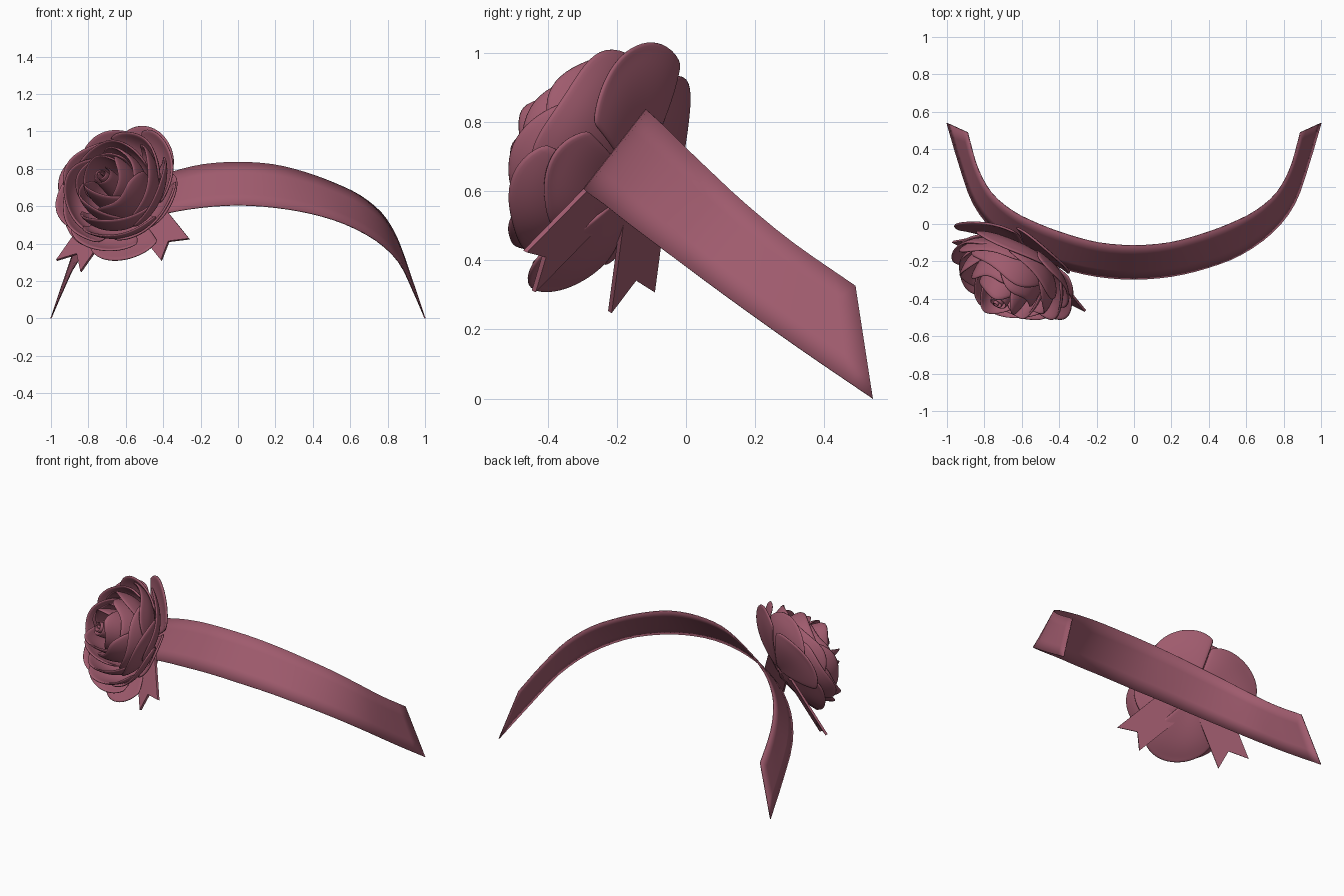
import bpy, bmesh, random
from math import sin, cos, pi, radians
from mathutils import Vector, Matrix

random.seed(4)
if "Cube" in bpy.data.objects:
    bpy.data.objects.remove(bpy.data.objects["Cube"])

mat = bpy.data.materials.new("dusty_rose")
mat.use_nodes = True
rose = (0.35, 0.105, 0.155, 1)
mat.diffuse_color = rose
mat.node_tree.nodes["Principled BSDF"].inputs["Base Color"].default_value = rose


def finish(name, bm, thickness, matrix=None, subdivide=0, mirror=False, smooth=True):
    """Turn a bmesh sheet into a thin solid object."""
    mesh = bpy.data.meshes.new(name)
    bmesh.ops.recalc_face_normals(bm, faces=bm.faces)
    bm.to_mesh(mesh)
    bm.free()
    mesh.materials.append(mat)
    for p in mesh.polygons:
        p.use_smooth = smooth
    obj = bpy.data.objects.new(name, mesh)
    bpy.context.collection.objects.link(obj)
    if matrix:
        obj.matrix_world = matrix
    if mirror:
        m = obj.modifiers.new("mirror", 'MIRROR')
        m.use_clip = True
    m = obj.modifiers.new("thickness", 'SOLIDIFY')
    m.thickness = thickness
    m.offset = 0
    if subdivide:
        m = obj.modifiers.new("round", 'SUBSURF')
        m.levels = m.render_levels = subdivide


def sheet(rows):
    """Quad grid through rows of points."""
    bm = bmesh.new()
    grid = [[bm.verts.new(p) for p in row] for row in rows]
    for r0, r1 in zip(grid, grid[1:]):
        for i in range(len(r0) - 1):
            bm.faces.new((r0[i], r0[i + 1], r1[i + 1], r1[i]))
    return bm


def spline(points, steps=3):
    """Smooth curve through points; the first one lies on the mirror plane."""
    p = [Vector(q) for q in points]
    p = [Vector((-p[1].x, p[1].y, p[1].z))] + p + [2 * p[-1] - p[-2]]
    out = []
    for a, b, c, d in zip(p, p[1:], p[2:], p[3:]):
        for k in range(steps):
            t = k / steps
            out.append(b + (c - a) * t / 2 + (2 * a - 5 * b + 4 * c - d) * t * t / 2
                       + (3 * b - a - 3 * c + d) * t ** 3 / 2)
    return out + [p[-2]]


# Headband: front and back edges of one half, mirrored
front_edge = [(0, -.295, .605), (.2, -.28, .592), (.39, -.235, .56), (.57, -.165, .505),
              (.74, -.045, .415), (.86, .11, .3), (.935, .32, .15), (1, .54, 0)]
back_edge = [(0, -.115, .835), (.19, -.1, .822), (.36, -.055, .78), (.51, 0, .725),
             (.65, .07, .658), (.765, .17, .565), (.84, .31, .45), (.89, .49, .325)]
rows = [[f.lerp(b, t / 4) for t in range(5)]
        for f, b in zip(spline(front_edge), spline(back_edge))]
finish("headband", sheet(rows), 0.006, mirror=True)

# Flower frame: local z is the direction the bloom faces
center = Vector((-.59, -.17, .63))
axis = Vector((-.44, -.79, .42)).normalized()
side = Vector((0, 0, 1)).cross(axis).normalized()
up = axis.cross(side)
frame = Matrix.Translation(center) @ Matrix((side, up, axis)).transposed().to_4x4()


# Ribbon tails with swallow-tail ends
def ribbon(name, start, corner_a, corner_b):
    a, b, s = Vector(corner_a), Vector(corner_b), Vector(start)
    half = (b - a) / 2
    notch = ((a + b) / 2).lerp(s, 0.2)
    bm = bmesh.new()
    v = [bm.verts.new(p) for p in (s - half, s, s + half, b, notch, a)]
    bm.faces.new((v[0], v[1], v[4], v[5]))
    bm.faces.new((v[1], v[2], v[3], v[4]))
    finish(name, bm, 0.014, smooth=False)


ribbon("ribbon_tail_left", (-.51, -.24, .585), (-.41, -.44, .31), (-.26, -.465, .425))
ribbon("ribbon_tail_right", (-.68, -.115, .6), (-.97, -.095, .31), (-.84, -.22, .25))


# Petals: cupped sheets with a rounded tip; the lip rolls out, or in if negative
def petal(name, angle, radius, height, half_width, cup, lip, base=0.0):
    rows = []
    wave = random.uniform(0, 2 * pi)
    for j in range(11):
        row = []
        for i in range(13):
            u = i / 6 - 1
            v = j / 10 * (1 - 0.25 * abs(u) ** 3 + 0.03 * sin(4 * u + wave))
            r = 0.015 + radius * (1 - (1 - min(v, 1)) ** cup)
            r = r * (1 + 0.1 * u) + lip * v ** 5
            z = base + height * v ** 1.5 - max(lip, 0) * 0.5 * v ** 9
            z += 0.012 * v * sin(3 * u + wave)
            th = radians(angle + u * half_width)
            row.append((r * cos(th), r * sin(th), z))
        rows.append(row)
    finish(name, sheet(rows), 0.014, frame, subdivide=1)


# Large spread petals at the back of the bloom
for k, (ang, rad) in enumerate([(70, .35), (146, .355), (205, .30), (278, .35), (350, .28)]):
    petal(f"outer_petal_{k + 1}", ang, rad, 0.11, 38, 1.8, 0.03, -0.02)

# Rings closing into a dome: count, radius, height, half width, cup, lip, turn
rings = [("spread", 5, .305, .17, 46, 2.1, .025, 35),
         ("middle", 5, .275, .22, 48, 2.5, .015, 66),
         ("cupped", 4, .235, .26, 62, 2.8, -.01, 12),
         ("inner", 4, .18, .295, 66, 3.0, -.025, 50),
         ("heart", 3, .12, .325, 84, 3.2, -.03, 5)]
for ring, count, rad, height, width, cup, lip, turn in rings:
    for k in range(count):
        petal(f"{ring}_petal_{k + 1}", turn + k * 360 / count + random.uniform(-6, 6),
              rad * random.uniform(.95, 1.05), height * random.uniform(.95, 1.05),
              width, cup, lip)

# Rolled spiral bud in the middle
rows = []
for j in range(5):
    row = []
    for i in range(49):
        t = i / 48
        r = (0.008 + 0.06 * t) * (1 - 0.2 * j / 4)
        th = t * 4.5 * pi
        row.append((r * cos(th), r * sin(th), 0.1 + (0.24 - 0.02 * t) * j / 4))
    rows.append(row)
finish("spiral_bud", sheet(rows), 0.009, frame, subdivide=1)
